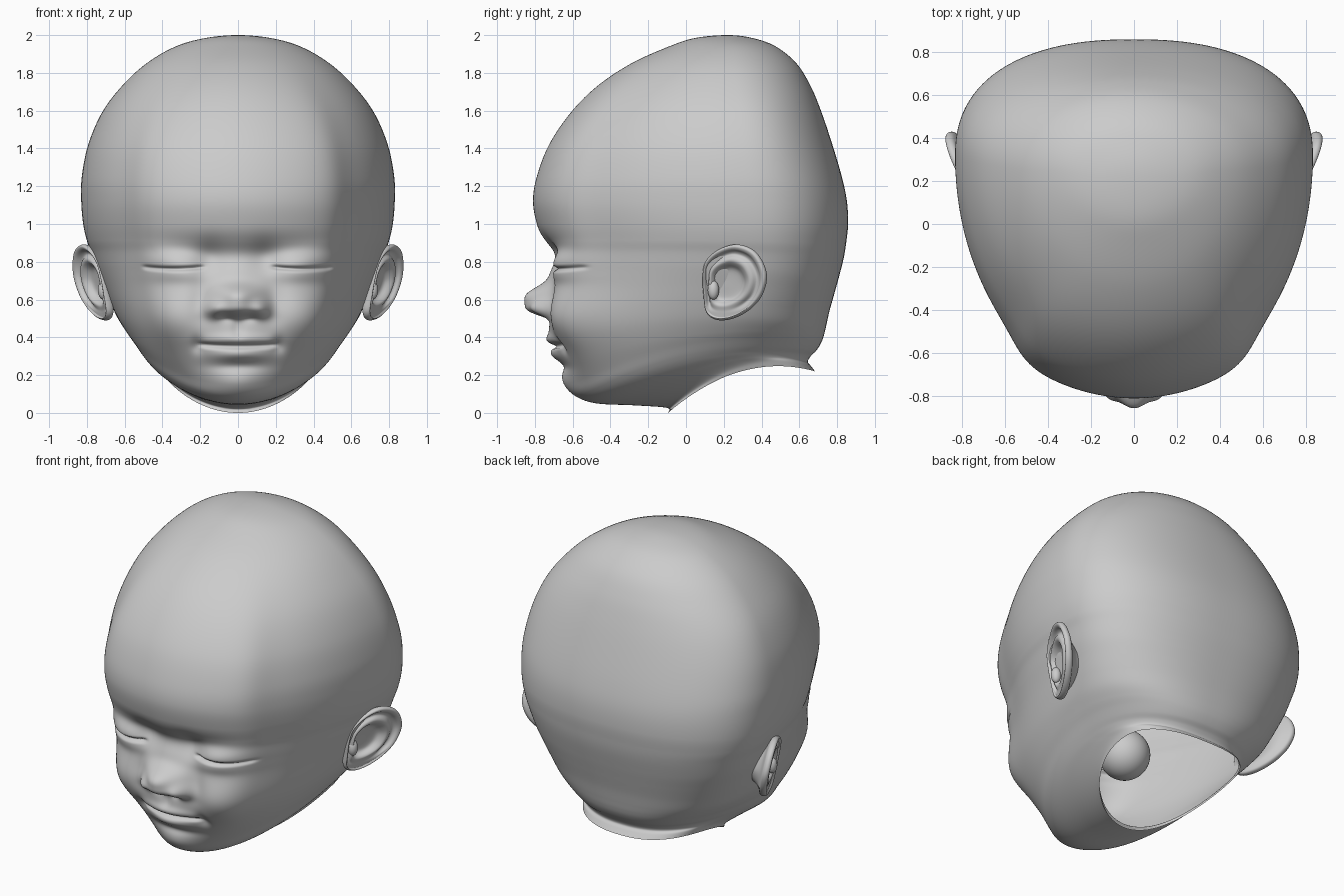
import bpy, bmesh, math
from math import sin, cos, pi, exp

if "Cube" in bpy.data.objects:
    bpy.data.objects.remove(bpy.data.objects["Cube"])


def cr(p0, p1, p2, p3, t):
    """Catmull-Rom interpolation of tuples."""
    return [0.5 * (2*b + (c-a)*t + (2*a-5*b+4*c-d)*t*t + (3*b-a-3*c+d)*t**3)
            for a, b, c, d in zip(p0, p1, p2, p3)]


def smooth(v):
    v = max(0.0, min(1.0, v))
    return v*v*(3-2*v)


def bump(x, z, cx, cz, sx, sz):
    return exp(-0.5*((x-cx)/sx)**2 - 0.5*((z-cz)/sz)**2)


def make_object(name, rows):
    """Skin a list of closed rings into a smooth mesh."""
    bm = bmesh.new()
    rings = [[bm.verts.new(p) for p in r] for r in rows]
    n = len(rings[0])
    for a, b in zip(rings, rings[1:]):
        for i in range(n):
            j = (i+1) % n
            bm.faces.new((a[i], a[j], b[j], b[i]))
    bmesh.ops.remove_doubles(bm, verts=bm.verts, dist=1e-5)
    bmesh.ops.recalc_face_normals(bm, faces=bm.faces)
    for f in bm.faces:
        f.smooth = True
    me = bpy.data.meshes.new(name)
    bm.to_mesh(me)
    bm.free()
    ob = bpy.data.objects.new(name, me)
    bpy.context.collection.objects.link(ob)
    return ob


# Skull stations: front y, front z, back y, back z, half width
UPPER = [
    (.22, 2.0, .22, 2.0, 0), (.05, 1.985, .35, 1.985, .17),
    (-.09, 1.94, .475, 1.94, .33), (-.29, 1.85, .585, 1.85, .485),
    (-.47, 1.73, .66, 1.73, .615), (-.61, 1.59, .718, 1.59, .72),
    (-.725, 1.42, .775, 1.42, .793), (-.79, 1.25, .825, 1.25, .827),
    (-.81, 1.12, .852, 1.12, .83), (-.79, 1.0, .858, 1.0, .82),
    (-.76, .91, .848, .9, .80)]
LOWER = [
    (-.738, .84, .835, .82, .775), (-.725, .75, .81, .72, .747),
    (-.715, .63, .785, .63, .712), (-.70, .5, .76, .54, .675),
    (-.68, .37, .742, .46, .635), (-.645, .24, .73, .41, .59),
    (-.607, .15, .715, .37, .55), (-.56, .085, .69, .33, .515),
    (-.465, .05, .66, .30, .485), (-.27, .04, .645, .27, .45),
    (-.10, .027, .66, .25, .42), (-.095, .0, .683, .22, .405)]


def face_relief(x, z):
    """Forward relief of the facial features."""
    a = abs(x)
    # shallow band across the eyes
    d = -.052 * exp(-(x/.38)**4 - 0.5*((z-.83)/.06)**2)
    # nose: tip, wings, bridge, nostrils
    if z > .585:
        tip = exp(-((z-.585)/.09)**3)
    else:
        tip = exp(-((.585-z)/.075)**4)
    d += .138 * tip * exp(-0.5*(x/.085)**2)
    d += .05 * bump(a, z, .125, .553, .036, .036)
    d += .012 * bump(x, z, 0, .75, .06, .10)
    d -= .022 * bump(a, z, .06, .505, .028, .014)
    d -= .022 * bump(a, z, .19, .61, .045, .09)
    # cheeks
    d += .085 * bump(a, z, .37, .50, .14, .12)
    # muzzle, lips and chin
    d += .035 * bump(x, z, 0, .41, .13, .07)
    d -= .012 * bump(x, z, 0, .45, .022, .035)
    zm = .352 + .25*x*x
    d += .022 * bump(x, z, 0, .388, .11, .020)
    d += .035 * bump(x, z, 0, .308, .10, .026)
    d -= .030 * smooth((.225-a)/.06) * exp(-((z-zm)/.012)**2)
    d -= .022 * bump(a, z, .215, .36, .022, .03)
    d -= .012 * bump(x, z, 0, .245, .10, .02)
    d += .038 * bump(x, z, 0, .15, .10, .055)
    # closed eyes: lids, slit, inner corner
    d += .055 * bump(a, z, .33, .80, .11, .045)
    d += .016 * bump(a, z, .34, .725, .11, .028)
    zl = .762 + .4*(a-.34)**2
    d -= .026 * smooth((.18-abs(a-.34))/.05) * exp(-((z-zl)/.011)**2)
    d -= .025 * bump(a, z, .15, .82, .05, .06)
    return d


def build_head():
    t0 = UPPER[1]
    pts = [(t0[2], t0[3], t0[0], t0[1], -t0[4])] + UPPER + LOWER
    pts.append(tuple(2*b-a for a, b in zip(pts[-2], pts[-1])))
    last = len(pts) - 3
    seg = 208
    rows = []
    for k in range(last):
        sub = 7 if k < 9 else 16 if k < 18 else 8
        for s in range(sub + (k == last-1)):
            fy, fz, by, bz, w = cr(*pts[k:k+4], s/sub)
            u = k + s/sub
            # where the ring is widest, and how square it is
            f = .56 + .12*smooth(u/6) - .12*smooth((u-12)/8)
            low, chin = smooth((u-9)/5), smooth((u-14)/3.5)
            nf, nb = 2 + .15*low*(1-chin), 2 + .35*smooth((u-2)/6)
            corner = .19*smooth((u-2)/5)*(1-.3*low)*(1-chin)
            bow = .11*smooth((u-8)/11)           # sides arch upward at the neck
            ring = []
            for i in range(seg):
                t = 2*pi*i/seg
                th = t - .5*sin(t)               # denser at the face
                c, sn = cos(th), sin(th)
                e = 2/nf if c > 0 else 2/nb
                al = abs(c)**e
                x = w*math.copysign(abs(sn)**e, sn)
                if c > 0:                        # broad forehead corners
                    x *= 1 + corner*exp(-((al-.94)/.15)**2)
                q = f*(1-al) if c > 0 else f+(1-f)*al
                y = fy + (by-fy)*q
                z = fz + (bz-fz)*q + bow*4*q*(1-q)
                if c > 0 and .02 < z < 1.1:
                    y -= face_relief(x, z)*smooth(c*3)
                ring.append((x, y, z))
            rows.append(ring)
    return make_object("head", rows)


def mirror_x(ob):
    ob.modifiers.new("mirror", 'MIRROR').use_axis = (True, False, False)


# Ear outline in side view (y, z) and its section (radius factor, height)
EAR = [(.105, .80), (.17, .862), (.27, .892), (.37, .85), (.425, .74),
       (.405, .63), (.34, .55), (.25, .50), (.165, .492), (.11, .53),
       (.095, .62), (.09, .72)]
SECTION = [(0, -.03), (.25, -.03), (.42, -.024), (.52, .0), (.60, .014),
           (.68, .010), (.76, -.008), (.83, -.002), (.88, .014), (.94, .020),
           (.985, .012), (1.0, -.004), (.97, -.02), (.88, -.03),
           (.72, -.045), (.55, -.08), (.45, -.12)]


def build_ear():
    cy, cz = .2, .67
    n = len(EAR)
    outline = []
    for k in range(n):
        for s in range(6):
            outline.append(cr(EAR[k-1], EAR[k], EAR[(k+1) % n], EAR[(k+2) % n], s/6))
    sec = [SECTION[0]] + SECTION + [SECTION[-1]]
    rows = []
    for k in range(len(SECTION)-1):
        for s in range(3):
            r, h = cr(*sec[k:k+4], s/3)
            ring = []
            for oy, oz in outline:
                dy, dz = (oy-cy)*r, (oz-cz)*r
                hh = h
                if k < 9:                        # lobe is flatter than the rim
                    m = smooth((-dz-.06)/.08)
                    hh = h*(1-m) + .006*m
                slope = .47 if dy > 0 else .4
                x = .742 + slope*dy + .2*dz + hh*.9
                ring.append((x, cy+dy-hh*.35, cz+dz))
            rows.append(ring)
    mirror_x(make_object("ears", rows))


def build_ball(name, loc, size):
    bpy.ops.mesh.primitive_uv_sphere_add(segments=40, ring_count=24, radius=1)
    ob = bpy.context.object
    ob.name = name
    for v in ob.data.vertices:
        v.co = [l + c*s for l, c, s in zip(loc, v.co, size)]
    ob.data.polygons.foreach_set("use_smooth", [True]*len(ob.data.polygons))
    mirror_x(ob)


build_head()
build_ear()
build_ball("ear_tragus", (.712, .145, .65), (.03, .03, .05))
build_ball("eyeballs", (.31, -.455, .76), (.15, .15, .15))
